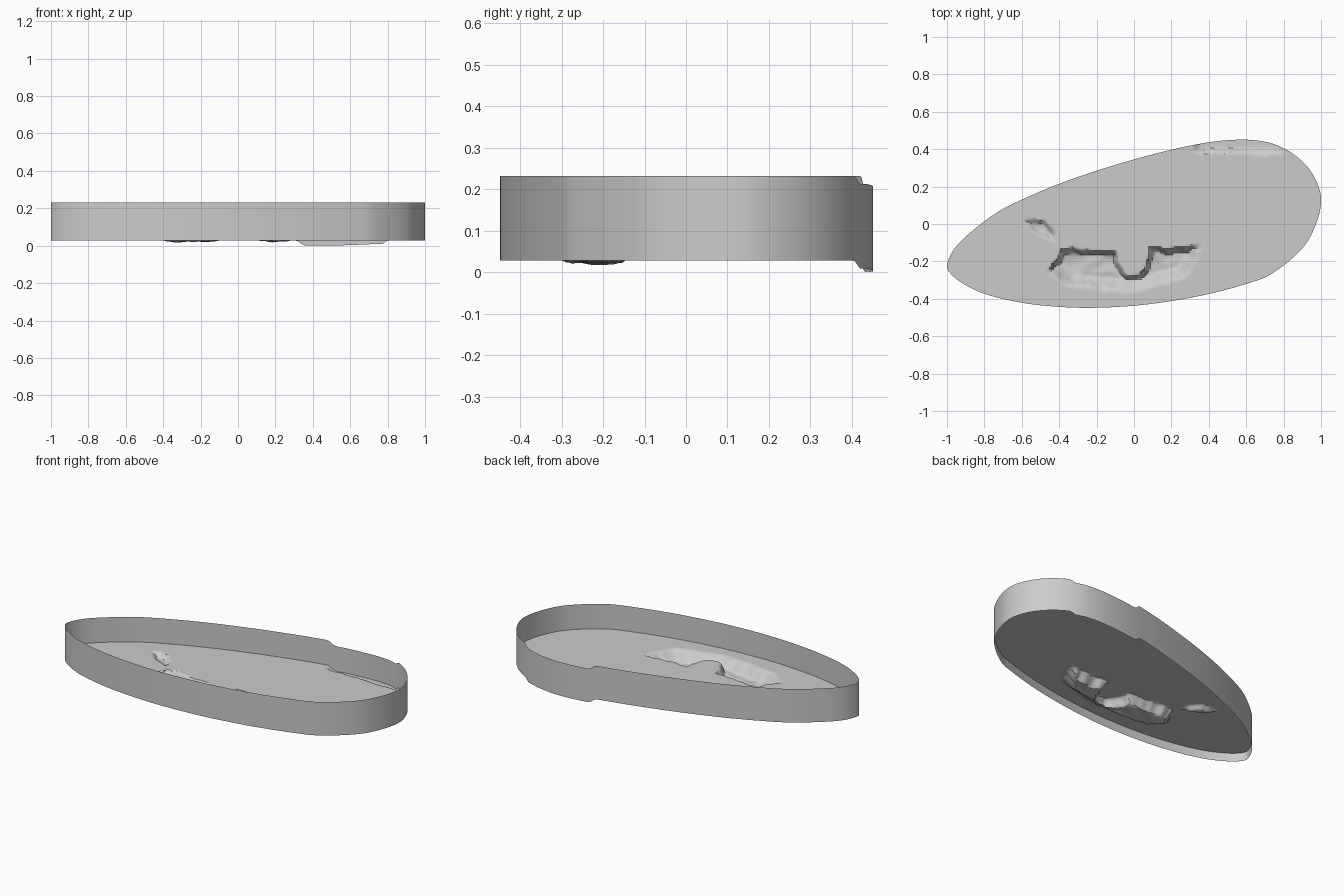
import bpy, math
from mathutils import Vector, noise
from mathutils.geometry import delaunay_2d_cdt, interpolate_bezier

if "Cube" in bpy.data.objects:
    bpy.data.objects.remove(bpy.data.objects["Cube"])

FLOOR, LOW, HIGH = 0.08, 0.052, 0.152   # floor level, wall below / above it

# Egg-shaped plan outline
CTRL = [(-1, -.22), (-.955, -.125), (-.85, -.025), (-.73, .063), (-.6, .13), (-.4, .215),
        (-.2, .285), (0, .345), (.2, .397), (.4, .437), (.57, .451), (.7, .44), (.8, .405),
        (.9, .335), (.97, .24), (1, .13), (.973, 0), (.9, -.13), (.73, -.27), (.6, -.32),
        (.4, -.374), (.2, -.412), (0, -.437), (-.22, -.448), (-.4, -.443), (-.6, -.421),
        (-.8, -.373), (-.92, -.315), (-.985, -.26)]
# Hollow outlines, clockwise from upper left
TRENCH = [(-.47, -.26), (-.41, -.19), (-.4, -.13), (-.28, -.135), (-.1, -.145), (-.065, -.23),
          (-.03, -.268), (.03, -.268), (.07, -.21), (.08, -.125), (.2, -.13), (.37, -.105),
          (.34, -.2), (.28, -.29), (.15, -.33), (0, -.375), (-.2, -.36), (-.36, -.34)]
PIT = [(-.6, 0), (-.53, .04), (-.47, .015), (-.41, -.05), (-.42, -.105), (-.5, -.075)]


def smooth_outline(pts, steps=10):
    v = [Vector((x, y, 0)) for x, y in pts]
    n, out = len(v), []
    for i in range(n):
        a, b, c, d = v[i - 1], v[i], v[(i + 1) % n], v[(i + 2) % n]
        k = (c - b).length / 3
        h1, h2 = (c - a).normalized() * k, (d - b).normalized() * k
        out += interpolate_bezier(b, b + h1, c - h2, c, steps + 1)[:-1]
    return [Vector((max(-1, min(1, p.x)), p.y)) for p in out]


def step(t):
    t = max(0, min(1, t))
    return t * t * (3 - 2 * t)


def inside(p, poly):
    hit = False
    for i in range(len(poly)):
        (ax, ay), (bx, by) = poly[i - 1], poly[i]
        if (ay > p[1]) != (by > p[1]) and p[0] < (bx - ax) * (p[1] - ay) / (by - ay) + ax:
            hit = not hit
    return hit


def hollow(p, poly, steep, gentle):
    """0 at the edge to 1 inside; upper edges steep, lower edges gentle."""
    if not inside(p, poly):
        return 0
    best = 1
    for i in range(len(poly)):
        a, b = Vector(poly[i - 1]), Vector(poly[i])
        e = b - a
        t = max(0, min(1, (p - a).dot(e) / e.length_squared))
        best = min(best, (p - a - e * t).length / (steep if e.x > 0 else gentle))
    return step(best)


def height(p):
    n = noise.noise(Vector((p.x * 14, p.y * 22, 0)))
    q = p + Vector((n, noise.noise(Vector((p.x * 20, p.y * 20, 5))))) * 0.012
    # trench with two deep lobes and a shallower neck
    neck = math.exp(-((p.x - .01) / .1) ** 2)
    z = hollow(q, TRENCH, .03, .085) * (.058 - .02 * neck + .007 * n)
    z += hollow(q, PIT, .03, .04) * (.025 + .006 * n)
    # shallow shelf that breaks through the rim
    if p.y > .3:
        shelf = step((p.x - .31) / .045) * step((.805 - p.x) / .04) * step((q.y - .372) / .035)
        z += shelf * (.0265 - .008 * step((p.x - .5) / .3) + .002 * n)
    return FLOOR - z


def add_mesh(name, verts, faces):
    me = bpy.data.meshes.new(name)
    me.from_pydata(verts, [], faces)
    me.update()
    ob = bpy.data.objects.new(name, me)
    bpy.context.collection.objects.link(ob)
    bpy.context.view_layer.objects.active = ob
    bpy.ops.object.select_all(action='DESELECT')
    ob.select_set(True)
    bpy.ops.object.shade_smooth_by_angle(angle=math.radians(35))
    return ob


rim = smooth_outline(CTRL)
n = len(rim)

# Floor sheet: fine grid inside the outline, pressed into hollows
inner = [p * 0.985 for p in rim]
s = 0.011
grid = [Vector((i * s, j * s)) for i in range(-91, 92) for j in range(-42, 43)]
pts = rim + [p for p in grid if inside(p, inner)]
co, _, tris, *_ = delaunay_2d_cdt(pts, [(i, (i + 1) % n) for i in range(n)], [], 1, 1e-6)
add_mesh("ground_sheet", [(p.x, p.y, height(p)) for p in co], tris)

# Rim wall: thin band that follows the floor edge
zs = [height(p) for p in rim]
lowest = min(zs) - LOW
verts = [(p.x, p.y, max(0, z - LOW)) for p, z in zip(rim, zs)]
verts += [(p.x, p.y, z + HIGH) for p, z in zip(rim, zs)]
add_mesh("rim_wall", verts, [((i + 1) % n, i, n + i, n + (i + 1) % n) for i in range(n)])
